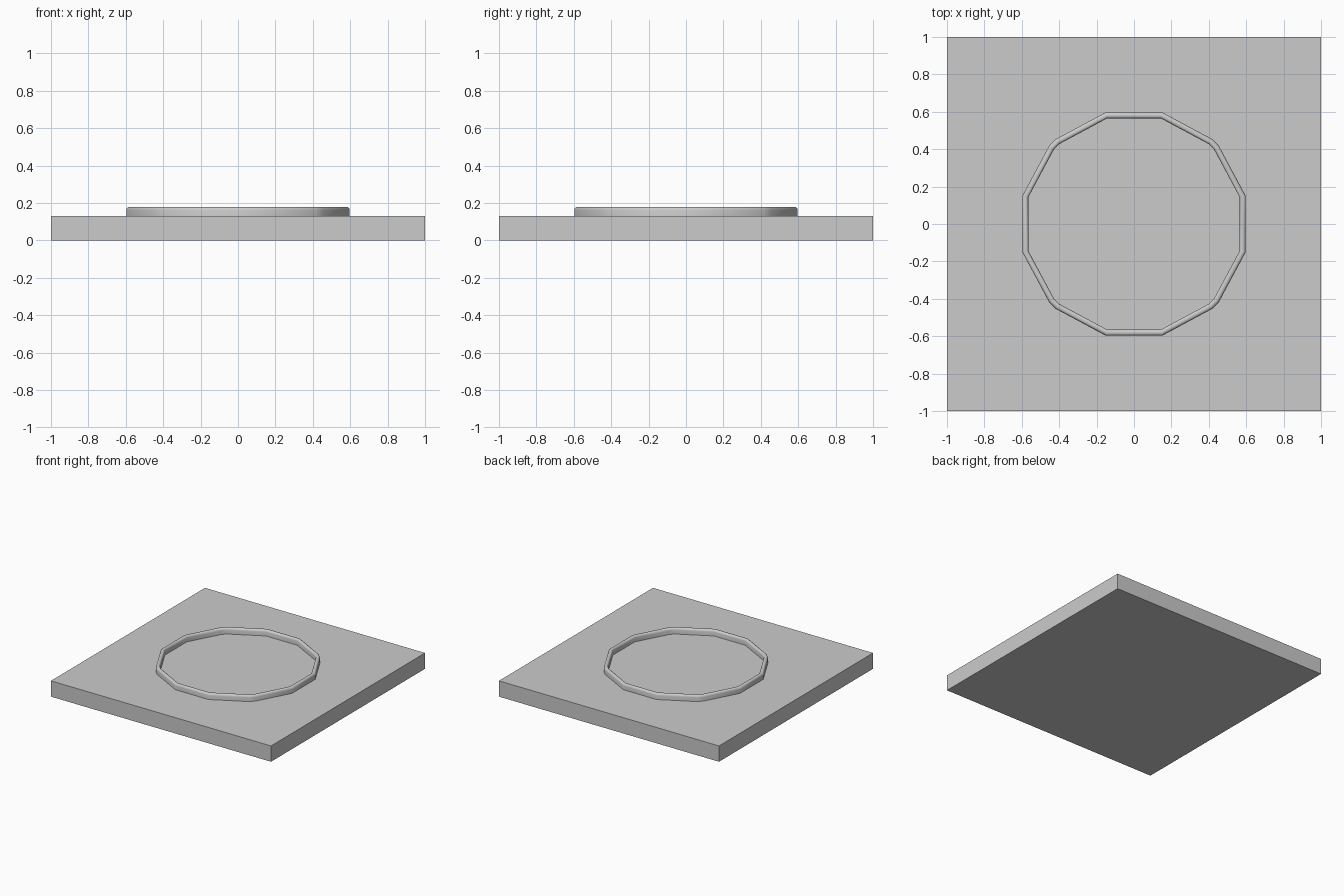
import bpy, bmesh, math
from mathutils import Vector

if "Cube" in bpy.data.objects:
    bpy.data.objects.remove(bpy.data.objects["Cube"])

# Square base plate
bpy.ops.mesh.primitive_cube_add(size=1, location=(0, 0, 0.065))
plate = bpy.context.object
plate.name = "base_plate"
plate.scale = (2, 2, 0.13)
bpy.ops.object.transform_apply(location=True, rotation=False, scale=True)

# Ring centre line: one quarter repeated four times
quarter = [(0.581, 0.147), (0.441, 0.408), (0.408, 0.441), (0.147, 0.581)]
path = []
for k in range(4):
    a = k * math.pi / 2
    c, s = math.cos(a), math.sin(a)
    path += [Vector((x * c - y * s, x * s + y * c)) for x, y in quarter]

# Rim cross-section: offset from centre line, height
half = [(0.016, 0.12), (0.016, 0.163), (0.0135, 0.172), (0.007, 0.178)]
profile = half + [(-o, z) for o, z in reversed(half)]

# Mitred sweep of the section around the path
bm = bmesh.new()
n = len(path)
rings = []
for i, p in enumerate(path):
    d1 = (p - path[i - 1]).normalized()
    d2 = (path[(i + 1) % n] - p).normalized()
    n1, n2 = Vector((d1.y, -d1.x)), Vector((d2.y, -d2.x))
    m = (n1 + n2) / (1 + n1.dot(n2))
    rings.append([bm.verts.new((p.x + m.x * o, p.y + m.y * o, z)) for o, z in profile])
for i in range(n):
    a, b = rings[i], rings[(i + 1) % n]
    for j in range(len(profile)):
        k = (j + 1) % len(profile)
        bm.faces.new((a[j], b[j], b[k], a[k]))
bmesh.ops.recalc_face_normals(bm, faces=bm.faces)
mesh = bpy.data.meshes.new("raised_ring")
bm.to_mesh(mesh)
bm.free()
ring = bpy.data.objects.new("raised_ring", mesh)
bpy.context.collection.objects.link(ring)

bpy.ops.object.select_all(action='DESELECT')
ring.select_set(True)
bpy.context.view_layer.objects.active = ring
bpy.ops.object.shade_smooth_by_angle(angle=math.radians(50))
